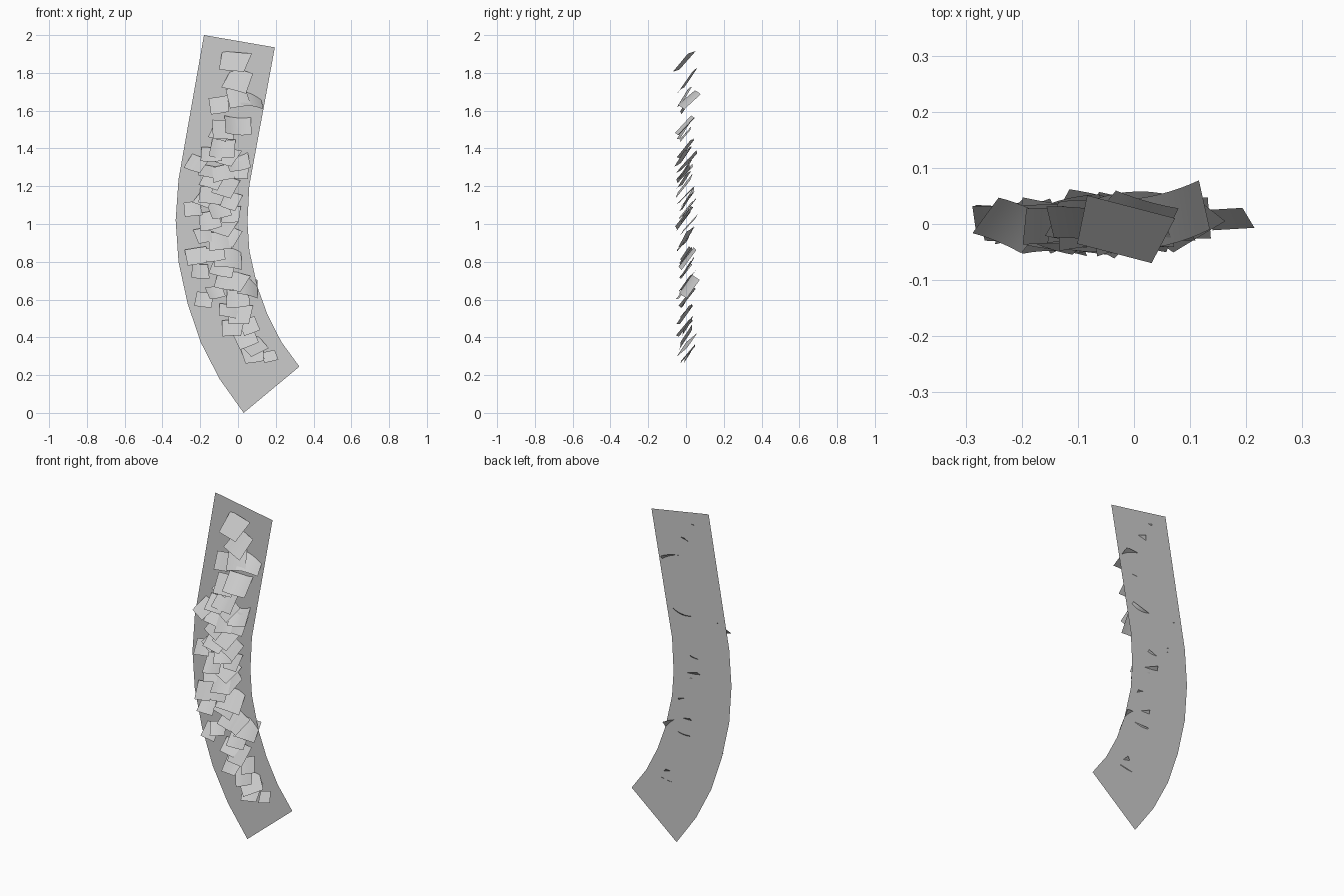
import bpy
import bmesh
import random
from math import radians
from mathutils import Matrix, Vector

random.seed(4)

if "Cube" in bpy.data.objects:
    bpy.data.objects.remove(bpy.data.objects["Cube"], do_unlink=True)

stone_grey = bpy.data.materials.new("stone_grey")
stone_grey.use_nodes = True
stone_grey.diffuse_color = (0.6, 0.6, 0.6, 1)
for node in stone_grey.node_tree.nodes:
    if node.type == 'BSDF_PRINCIPLED':
        node.inputs["Base Color"].default_value = stone_grey.diffuse_color
        node.inputs["Roughness"].default_value = 0.8


def finish(bm, name, smooth):
    """Turn a bmesh into a named object with the shared material."""
    mesh = bpy.data.meshes.new(name)
    for face in bm.faces:
        face.smooth = smooth
    bm.to_mesh(mesh)
    bm.free()
    mesh.materials.append(stone_grey)
    obj = bpy.data.objects.new(name, mesh)
    bpy.context.scene.collection.objects.link(obj)
    return obj


# Curved flat backing strip: cross-sections from top to bottom (outer x, z, inner x, z)
STRIP_Y = 0.045
sections = [
    (-.18, 2, .195, 1.935), (-.315, 1.235, .06, 1.205), (-.33, 1.02, .05, 1.01),
    (-.315, .8, .06, .86), (-.267, .58, .103, .667), (-.198, .375, .156, .52),
    (-.098, .18, .23, .375), (.03, 0, .325, .245),
]
bm = bmesh.new()
previous = None
for outer_x, outer_z, inner_x, inner_z in sections:
    pair = (bm.verts.new((outer_x, STRIP_Y, outer_z)),
            bm.verts.new((inner_x, STRIP_Y, inner_z)))
    if previous:
        bm.faces.new((previous[0], pair[0], pair[1], previous[1]))
    previous = pair
finish(bm, "backing_strip", False)


def add_tile(bm, centre, size, roll, tilt, yaw, bend):
    """Add one gently cupped square tile, leaning back at the top."""
    width, length = size
    verts = bmesh.ops.create_grid(bm, x_segments=6, y_segments=2, size=0.5)["verts"]
    taper = random.uniform(-0.2, 0.2)
    for v in verts:
        x = v.co.x * width * (1 + taper * v.co.y)
        v.co = Vector((x, v.co.y * length, bend * (x * x - width * width / 8)))
    matrix = (Matrix.Translation(centre)
              @ Matrix.Rotation(radians(yaw), 4, 'Z')
              @ Matrix.Rotation(radians(tilt), 4, 'X')
              @ Matrix.Rotation(radians(roll), 4, 'Z'))
    bmesh.ops.transform(bm, matrix=matrix, verts=verts)


# Scattered tiles: x, z and size in hundredths, from top to bottom
placements = [
    (-2, 186, 15), (0, 176, 13), (0, 167, 11), (-10, 163, 10),
    (0, 152, 14), (-8, 150, 11), (-10, 148, 9), (-8, 140, 13),
    (-14, 137, 11), (-22, 132, 10), (-6, 136, 12), (0, 133, 12),
    (0, 129, 11), (-8, 127, 11), (-16, 128, 9), (-14, 123, 11),
    (-7, 120, 12), (-14, 115, 13), (-18, 113, 9), (-5, 113, 12),
    (-24, 108, 9), (-10, 108, 11), (-4, 105, 10), (-15, 102, 11),
    (-8, 99, 12), (-5, 94, 12), (-18, 94, 9), (-10, 91, 11),
    (-22, 83, 11), (-12, 84, 10), (-5, 82, 14), (-20, 75, 9),
    (-8, 77, 12), (-2, 70, 13), (-7, 69, 10), (-12, 64, 9),
    (-18, 60, 9), (0, 61, 12), (-5, 54, 10), (1, 52, 12),
    (-3, 45, 11), (6, 46, 9), (4, 40, 11), (8, 36, 12),
    (8, 31, 11), (17, 30, 7),
]
bm = bmesh.new()
for x, z, size in placements:
    # lower tiles turn with the curve of the strip
    turn = 25 * max(0, (70 - z) / 40) - 5
    spread = 6 if size > 13 else 22
    side = size / 100
    add_tile(bm, (x / 100, random.uniform(-.018, .012), z / 100),
             (side, side * random.uniform(.85, 1.1)),
             turn + random.uniform(-spread, spread),
             random.uniform(46, 60), random.uniform(-12, 12),
             random.uniform(-2, 3))

# Two tiles twisted so that one side breaks through the strip
for x, z, tilt in ((.07, 1.66, 42), (.05, .67, 58)):
    add_tile(bm, (x, .015, z), (.12, .12), -15, tilt, 28, -2)
finish(bm, "scattered_tiles", True)
